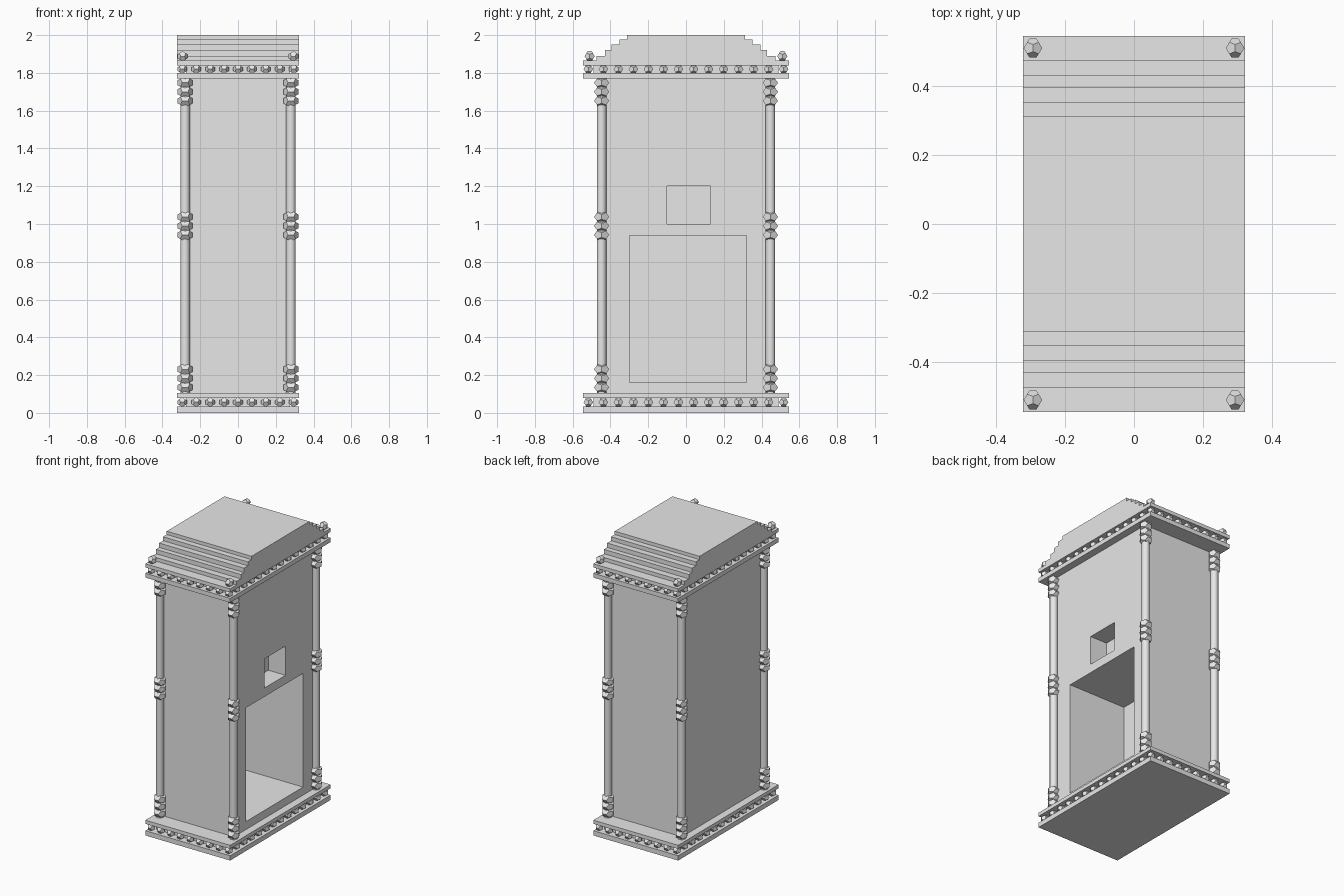
import bpy, bmesh, math
from mathutils import Matrix, Vector

if "Cube" in bpy.data.objects:
    bpy.data.objects.remove(bpy.data.objects["Cube"], do_unlink=True)

stone = bpy.data.materials.new("plain_grey")
stone.use_nodes = True
GREY = (0.8, 0.8, 0.8, 1)
stone.diffuse_color = GREY
stone.node_tree.nodes["Principled BSDF"].inputs["Base Color"].default_value = GREY


def finish(name, bm):
    mesh = bpy.data.meshes.new(name)
    bm.to_mesh(mesh)
    bm.free()
    mesh.materials.append(stone)
    obj = bpy.data.objects.new(name, mesh)
    bpy.context.scene.collection.objects.link(obj)
    return obj


def box(name, x0, x1, y0, y1, z0, z1):
    bm = bmesh.new()
    size = Matrix.Diagonal((x1 - x0, y1 - y0, z1 - z0, 1))
    place = Matrix.Translation(((x0 + x1) / 2, (y0 + y1) / 2, (z0 + z1) / 2))
    bmesh.ops.create_cube(bm, size=1, matrix=place @ size)
    return finish(name, bm)


def slab(name, hx, hy, z0, z1):
    return box(name, -hx, hx, -hy, hy, z0, z1)


def add_bead(bm, centre, radius, height):
    """Twelve-sided faceted bead, made as the hull of a dodecahedron's corners."""
    phi = (1 + math.sqrt(5)) / 2
    corners = [Vector((x, y, z)) for x in (-1, 1) for y in (-1, 1) for z in (-1, 1)]
    for a in (-1 / phi, 1 / phi):
        for b in (-phi, phi):
            corners += [Vector((0, a, b)), Vector((a, b, 0)), Vector((b, 0, a))]
    scale = Vector((radius, radius, height)) / math.sqrt(3)
    verts = [bm.verts.new(Vector(centre) + c * scale) for c in corners]
    bmesh.ops.convex_hull(bm, input=verts)


def bead_row(name, hx, hy, z, radius):
    """Beads spaced around all four sides of a rectangle."""
    bm = bmesh.new()
    across, along = 8, 13
    for side in (-1, 1):
        for i in range(across + 1):
            add_bead(bm, (hx * (2 * i / across - 1), side * hy, z), radius, radius)
        for i in range(1, along):
            add_bead(bm, (side * hx, hy * (2 * i / along - 1), z), radius, radius)
    return finish(name, bm)


# Base and cornice: two plates with a recessed band of beads between them
for part, low in (("base", 0.0), ("cornice", 1.77)):
    gap = 0.03 if part == "cornice" else 0.033
    top = low + (0.095 if part == "cornice" else 0.105)
    slab(part + "_lower_plate", 0.322, 0.545, low, low + gap)
    slab(part + "_core", 0.275, 0.49, low + gap, top - 0.025)
    slab(part + "_upper_plate", 0.322, 0.545, top - 0.025, top)
    bead_row(part + "_beads", 0.295, 0.517, (low + gap + top - 0.025) / 2, 0.027)

# Body with a deep doorway and a shallow window cut in its side
body = slab("body", 0.27, 0.43, 0.105, 1.77)
cutters = [box("doorway_cutter", -0.17, 0.4, -0.30, 0.32, 0.16, 0.94),
           box("window_cutter", 0.14, 0.4, -0.10, 0.13, 1.0, 1.2)]
for cutter in cutters:
    cutter.hide_render = True
    cut = body.modifiers.new("opening", 'BOOLEAN')
    cut.operation = 'DIFFERENCE'
    cut.solver = 'EXACT'
    cut.object = cutter
    bpy.context.view_layer.objects.active = body
    bpy.ops.object.modifier_apply(modifier=cut.name)
for cutter in cutters:
    bpy.data.objects.remove(cutter, do_unlink=True)

# Stepped roof, running the full width
steps = ((0.475, 1.89), (0.43, 1.92), (0.395, 1.95), (0.353, 1.977), (0.313, 2.0))
z = 1.865
for n, (half, top) in enumerate(steps):
    slab(f"roof_step_{n + 1}", 0.322, half, z, top)
    z = top

# Corner columns with three bead clusters each, and ball finials above
for sx, xname in ((-1, "right"), (1, "left")):
    for sy, yname in ((-1, "front"), (1, "back")):
        corner = f"{yname}_{xname}"
        x, y = sx * 0.28, sy * 0.447
        bm = bmesh.new()
        bmesh.ops.create_cone(bm, cap_ends=True, segments=16, radius1=0.025,
                              radius2=0.025, depth=1.665,
                              matrix=Matrix.Translation((x, y, 0.9375)))
        column = finish(corner + "_column", bm)
        bpy.ops.object.select_all(action='DESELECT')
        column.select_set(True)
        bpy.context.view_layer.objects.active = column
        bpy.ops.object.shade_smooth_by_angle(angle=math.radians(40))

        bm = bmesh.new()
        for middle in (0.183, 0.99, 1.7):
            for offset in (-0.048, 0, 0.048):
                add_bead(bm, (x, y, middle + offset), 0.043, 0.036)
        finish(corner + "_column_beads", bm)

        bm = bmesh.new()
        add_bead(bm, (sx * 0.293, sy * 0.51, 1.888), 0.029, 0.029)
        finish(corner + "_finial", bm)
